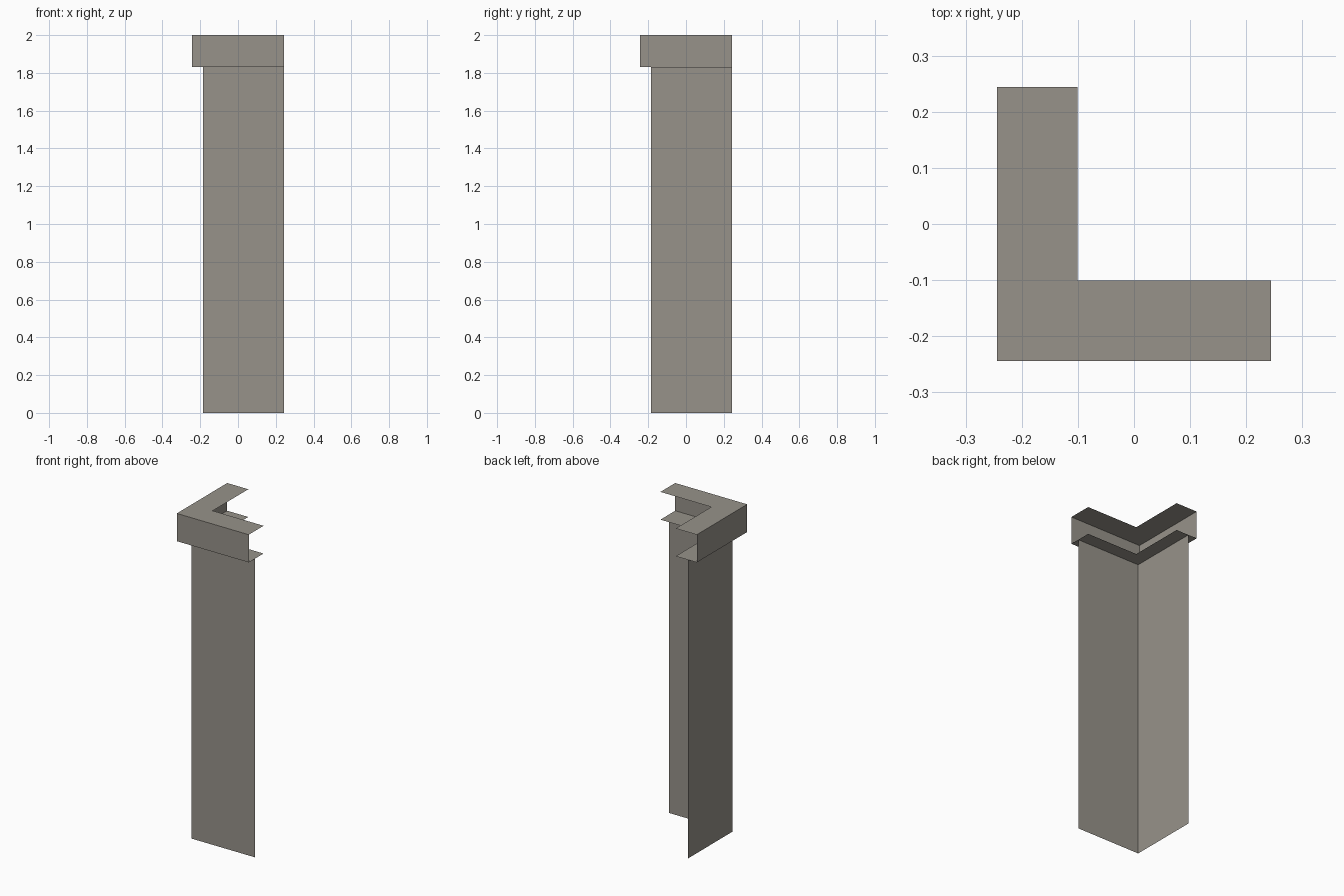
import bpy
import bmesh

cube = bpy.data.objects.get("Cube")
if cube:
    bpy.data.objects.remove(cube, do_unlink=True)

# Single warm grey stone colour
COLOR = (0.31, 0.29, 0.255, 1.0)
stone = bpy.data.materials.new("warm grey stone")
stone.use_nodes = True
stone.diffuse_color = COLOR
bsdf = stone.node_tree.nodes["Principled BSDF"]
bsdf.inputs["Base Color"].default_value = COLOR
bsdf.inputs["Roughness"].default_value = 0.8

END = 0.244        # free ends of both wings
OUTER = -0.244     # outer face of the cap
INNER = -0.101     # inner lip of the cap
SHAFT = -0.185     # plane of the shaft walls
CAP_Z = 1.83       # underside of the cap
TOP_Z = 2.0


def corner_sweep(name, profile):
    """Sweep an open (offset, z) profile round a mitred right-angle corner."""
    bm = bmesh.new()
    rows = [[bm.verts.new((x, y, z)) for x, y in ((o, END), (o, o), (END, o))]
            for o, z in profile]
    for low, high in zip(rows, rows[1:]):
        for k in range(2):
            bm.faces.new((low[k], low[k + 1], high[k + 1], high[k]))
    mesh = bpy.data.meshes.new(name)
    bm.to_mesh(mesh)
    bm.free()
    mesh.materials.append(stone)
    obj = bpy.data.objects.new(name, mesh)
    bpy.context.collection.objects.link(obj)
    return obj


# Two thin shaft walls meeting at the corner
corner_sweep("shaft_walls", [(SHAFT, 0), (SHAFT, CAP_Z)])

# Channel-shaped cap: soffit, outer fascia and top, open on the inside
corner_sweep("corner_cap", [(INNER, CAP_Z), (OUTER, CAP_Z),
                            (OUTER, TOP_Z), (INNER, TOP_Z)])
